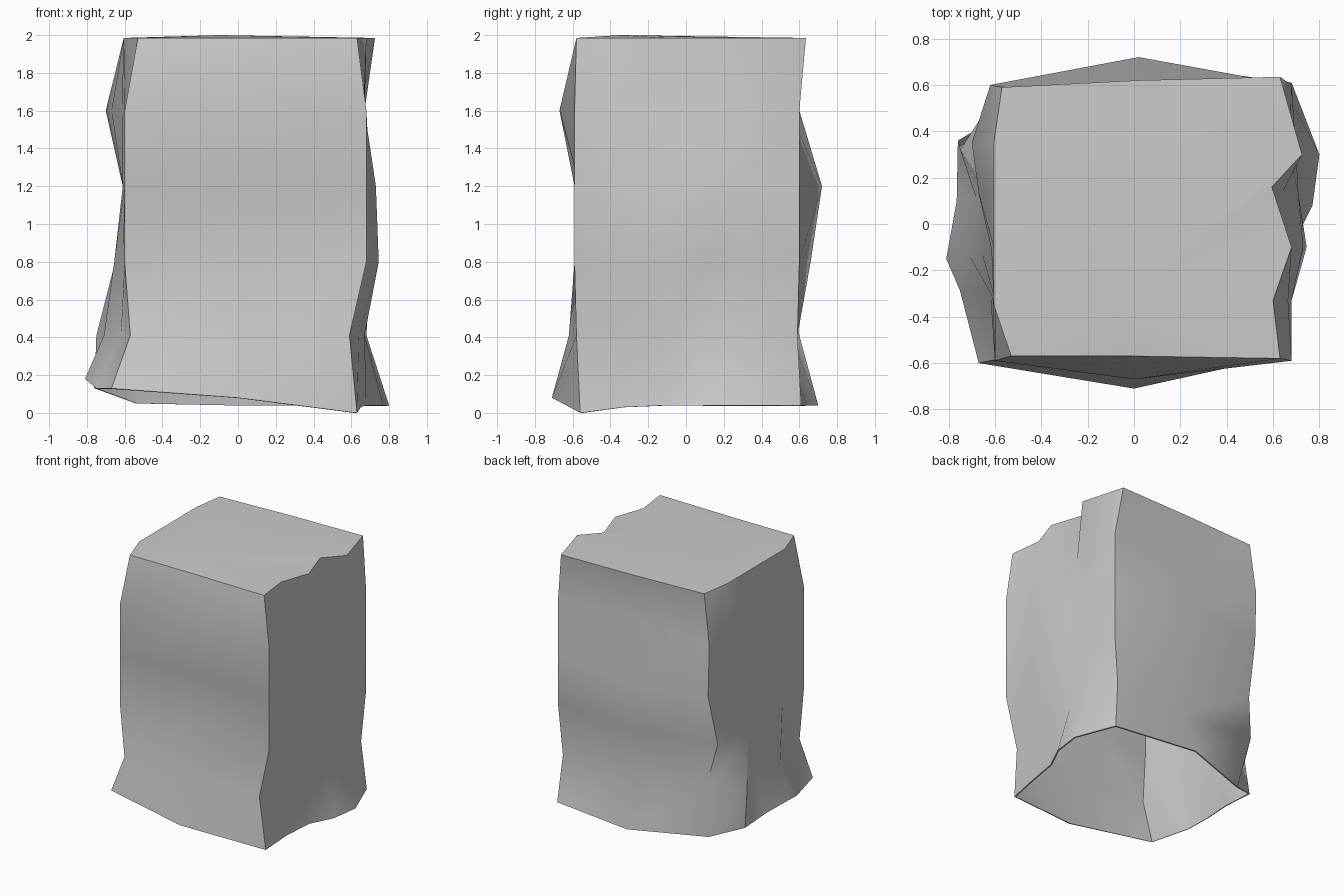
import bpy
import bmesh

default_cube = bpy.data.objects.get("Cube")
if default_cube:
    bpy.data.objects.remove(default_cube, do_unlink=True)

# Heights shared by the crease columns, from the closed top down to the rim
LEVELS = [1.985, 1.6, 1.2, 0.8, 0.41]
EVERY_SPAN = range(len(LEVELS))
UPPER_SPANS = range(4)
LOWER_SPANS = range(3, 5)


def corner(rim_height, outline, sharp_spans=EVERY_SPAN):
    """Sharp column: an (x, y) pair for each level, top to rim."""
    points = [(x, y, z) for (x, y), z in zip(outline, LEVELS + [rim_height])]
    return points, sharp_spans


def wall_x(top_along, rim_along, rim_height, depths):
    """Soft fold on a side wall, drifting in y, with a depth in x per level."""
    step = (rim_along - top_along) / len(LEVELS)
    heights = LEVELS + [rim_height]
    points = [(x, top_along + step * i, z)
              for i, (x, z) in enumerate(zip(depths, heights))]
    return points, []


def wall_y(along, rim_height, depths):
    """Soft fold on the front or back wall: constant x, with a depth in y."""
    return [(along, y, z) for y, z in zip(depths, LEVELS + [rim_height])], []


# Columns run anticlockwise as seen from above
front_wall = [
    corner(0.13, [(-.53, -.57), (-.6, -.59), (-.6, -.59),
                  (-.6, -.59), (-.57, -.58), (-.67, -.6)]),
    wall_y(0, 0.08, [-.57, -.67, -.56, -.5, -.62, -.71]),
]
right_wall = [
    corner(0, [(.63, -.58), (.68, -.59), (.68, -.59),
               (.68, -.59), (.59, -.58), (.63, -.56)]),
    wall_x(-.33, -.33, 0.03, [.6, .665, .68, .68, .64, .65]),
    wall_x(-.1, -.1, 0.04, [.68, .67, .73, .745, .67, .68]),
    wall_x(.16, .08, 0.04, [.595, .645, .71, .71, .67, .77]),
    wall_x(.3, .3, 0.04, [.725, .67, .7, .7, .68, .8]),
]
back_wall = [
    corner(0.04, [(.63, .635), (.68, .6), (.68, .6),
                  (.68, .6), (.645, .59), (.68, .61)]),
    wall_y(.02, 0.04, [.62, .55, .72, .66, .55, .7]),
]
left_wall = [
    corner(0.05, [(-.57, .59), (-.62, .6), (-.61, .6),
                  (-.63, .51), (-.57, .6), (-.54, .49)], UPPER_SPANS),
    corner(0.13, [(-.605, .35), (-.7, .35), (-.61, .3),
                  (-.65, .17), (-.75, .32), (-.76, .36)], LOWER_SPANS),
    wall_x(.14, .1, 0.15, [-.605, -.67, -.61, -.64, -.68, -.765]),
    wall_x(-.1, -.15, 0.18, [-.605, -.615, -.61, -.655, -.71, -.81]),
    wall_x(-.35, -.29, 0.13, [-.605, -.6, -.6, -.61, -.62, -.75]),
]
columns = front_wall + right_wall + back_wall + left_wall

# Crumpled bag: soft walls between the corner columns
bm = bmesh.new()
grid = [[bm.verts.new(point) for point in points] for points, _ in columns]
pairs = list(zip(grid, grid[1:] + grid[:1]))
for near, far in pairs:
    for level in EVERY_SPAN:
        bm.faces.new((near[level + 1], far[level + 1], far[level], near[level]))

# Closed top, raised very slightly towards one point
peak = bm.verts.new((-.1, -.35, 2))
for near, far in pairs:
    bm.faces.new((near[0], far[0], peak))
for face in bm.faces:
    face.smooth = True

# Keep the corners, the top edge and the rim crisp
for column, (_, sharp_spans) in zip(grid, columns):
    for span in sharp_spans:
        bm.edges.get((column[span], column[span + 1])).smooth = False
for near, far in pairs:
    for ring in (0, -1):
        bm.edges.get((near[ring], far[ring])).smooth = False

mesh = bpy.data.meshes.new("paper_bag")
bm.to_mesh(mesh)
bm.free()
bag = bpy.data.objects.new("paper_bag", mesh)
bpy.context.collection.objects.link(bag)

# Thin paper thickness, grown inwards
paper = bag.modifiers.new("paper_thickness", "SOLIDIFY")
paper.thickness = 0.01
paper.offset = -1

# Plain grey paper
grey = bpy.data.materials.new("grey_paper")
grey.use_nodes = True
colour = (0.6, 0.6, 0.6, 1)
grey.diffuse_color = colour
grey.node_tree.nodes["Principled BSDF"].inputs["Base Color"].default_value = colour
mesh.materials.append(grey)
